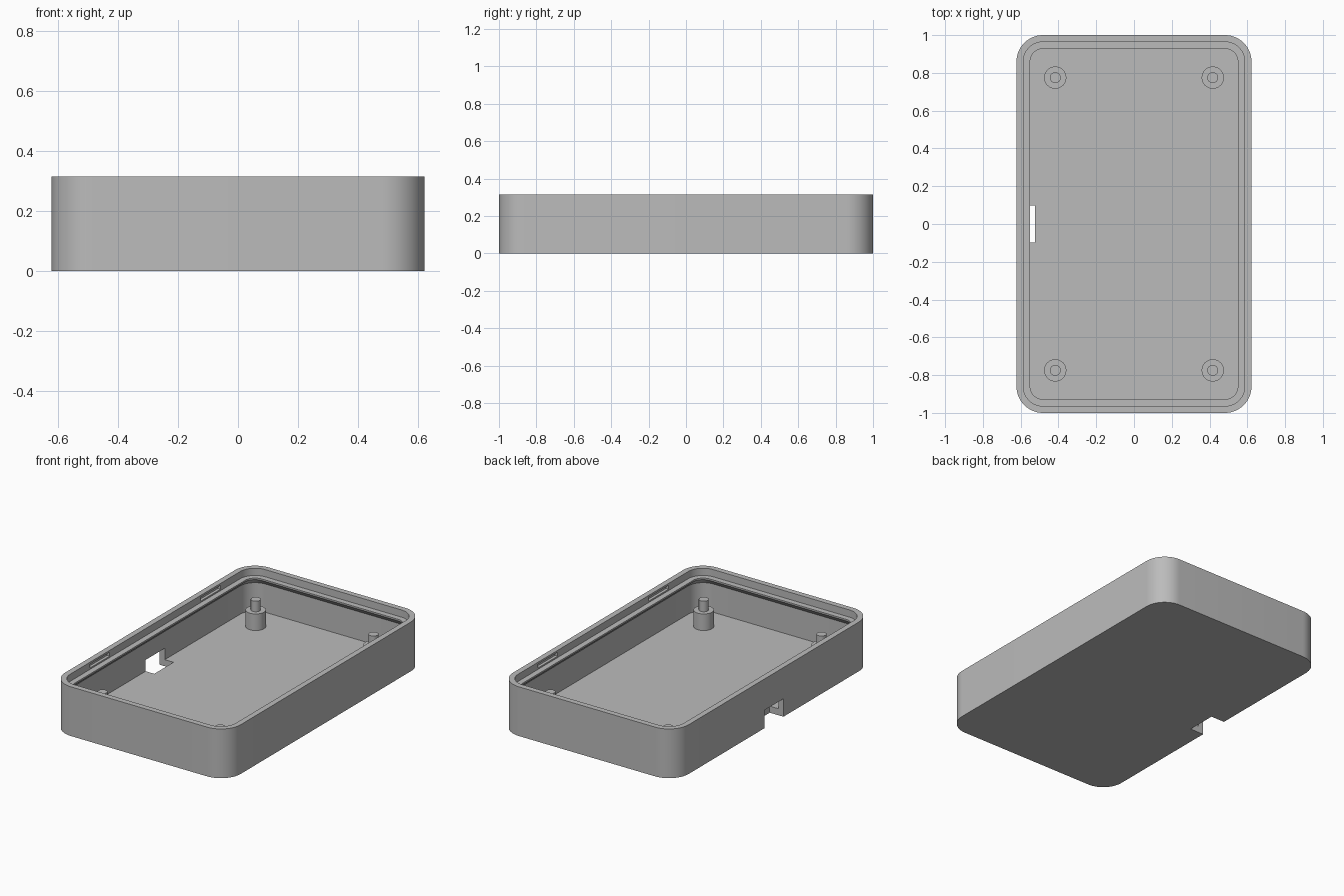
import bpy
import bmesh
import math

cube = bpy.data.objects.get("Cube")
if cube:
    bpy.data.objects.remove(cube, do_unlink=True)

HALF_X, HALF_Y, HEIGHT = 0.622, 1.0, 0.315
RADIUS, FLOOR, WALL, LEDGE = 0.14, 0.042, 0.036, 0.269

grey = bpy.data.materials.new("matte grey plastic")
grey.use_nodes = True
colour = (0.5, 0.5, 0.5, 1.0)
grey.diffuse_color = colour
grey.node_tree.nodes["Principled BSDF"].inputs["Base Color"].default_value = colour


def finish(name, bm):
    """Turn a bmesh into a linked object."""
    bmesh.ops.recalc_face_normals(bm, faces=bm.faces[:])
    mesh = bpy.data.meshes.new(name)
    bm.to_mesh(mesh)
    bm.free()
    mesh.materials.append(grey)
    obj = bpy.data.objects.new(name, mesh)
    bpy.context.collection.objects.link(obj)
    return obj


def rounded_ring(bm, inset, z, steps=14):
    """Rounded rectangle of vertices, inset from the outer wall."""
    ring = []
    for quarter, (sx, sy) in enumerate([(1, 1), (-1, 1), (-1, -1), (1, -1)]):
        for i in range(steps + 1):
            a = (quarter + i / steps) * math.pi / 2
            r = RADIUS - inset
            ring.append(bm.verts.new((sx * (HALF_X - RADIUS) + r * math.cos(a),
                                      sy * (HALF_Y - RADIUS) + r * math.sin(a), z)))
    return ring


def lathe(name, x, y, profile, sides=32):
    """Solid of revolution from (radius, height) pairs, capped at both ends."""
    bm = bmesh.new()
    rings = []
    for r, z in profile:
        angles = [2 * math.pi * i / sides for i in range(sides)]
        rings.append([bm.verts.new((x + r * math.cos(a), y + r * math.sin(a), z))
                      for a in angles])
    skin(bm, rings)
    return finish(name, bm)


def skin(bm, rings):
    """Join successive rings with quads and cap the ends."""
    for low, high in zip(rings, rings[1:]):
        n = len(low)
        for i in range(n):
            j = (i + 1) % n
            bm.faces.new((low[i], low[j], high[j], high[i]))
    bm.faces.new(rings[0])
    bm.faces.new(rings[-1])


def smooth(obj):
    bpy.ops.object.select_all(action="DESELECT")
    obj.select_set(True)
    bpy.context.view_layer.objects.active = obj
    bpy.ops.object.shade_smooth_by_angle(angle=math.radians(30))


def cut_box(target, x, y, z):
    """Cut away a box given by its (min, max) on each axis."""
    bm = bmesh.new()
    bmesh.ops.create_cube(bm, size=1)
    for v in bm.verts:
        v.co = [(a + b) / 2 + c * (b - a) for c, (a, b) in zip(v.co, (x, y, z))]
    cutter = finish("cutter", bm)
    cutter.hide_render = True
    mod = target.modifiers.new("cut", "BOOLEAN")
    mod.operation, mod.solver, mod.object = "DIFFERENCE", "EXACT", cutter
    bpy.context.view_layer.objects.active = target
    bpy.ops.object.modifier_apply(modifier=mod.name)
    bpy.data.objects.remove(cutter, do_unlink=True)


# Tray: outer wall, rim, ledge with sloped underside, inner wall, floor
bm = bmesh.new()
section = [(0, 0), (0, HEIGHT), (WALL, HEIGHT), (WALL, LEDGE), (2 * WALL, LEDGE),
           (2 * WALL, LEDGE - 0.01), (WALL, LEDGE - 0.01 - WALL), (WALL, FLOOR)]
skin(bm, [rounded_ring(bm, inset, z) for inset, z in section])
tray = finish("tray", bm)

# Cable opening through the side wall and floor edge
cut_box(tray, (-0.7, -0.525), (-0.097, 0.097), (-0.05, 0.115))

# Snap slots inside the rim of both long walls
inner = HALF_X - WALL
for sx in (-1, 1):
    for sy in (-1, 1):
        xs = sorted((sx * (inner - 0.01), sx * (inner + 0.018)))
        ys = sorted((sy * 0.46, sy * 0.66))
        cut_box(tray, xs, ys, (0.278, 0.303))
smooth(tray)

# Stepped standoffs with locating pins
for sx, side in ((-1, "right"), (1, "left")):
    for sy, end in ((-1, "front"), (1, "back")):
        post = lathe(f"{end}_{side}_standoff", sx * 0.417, sy * 0.775,
                     [(0.059, FLOOR - 0.01), (0.059, 0.148), (0.029, 0.148), (0.029, 0.216)])
        smooth(post)
